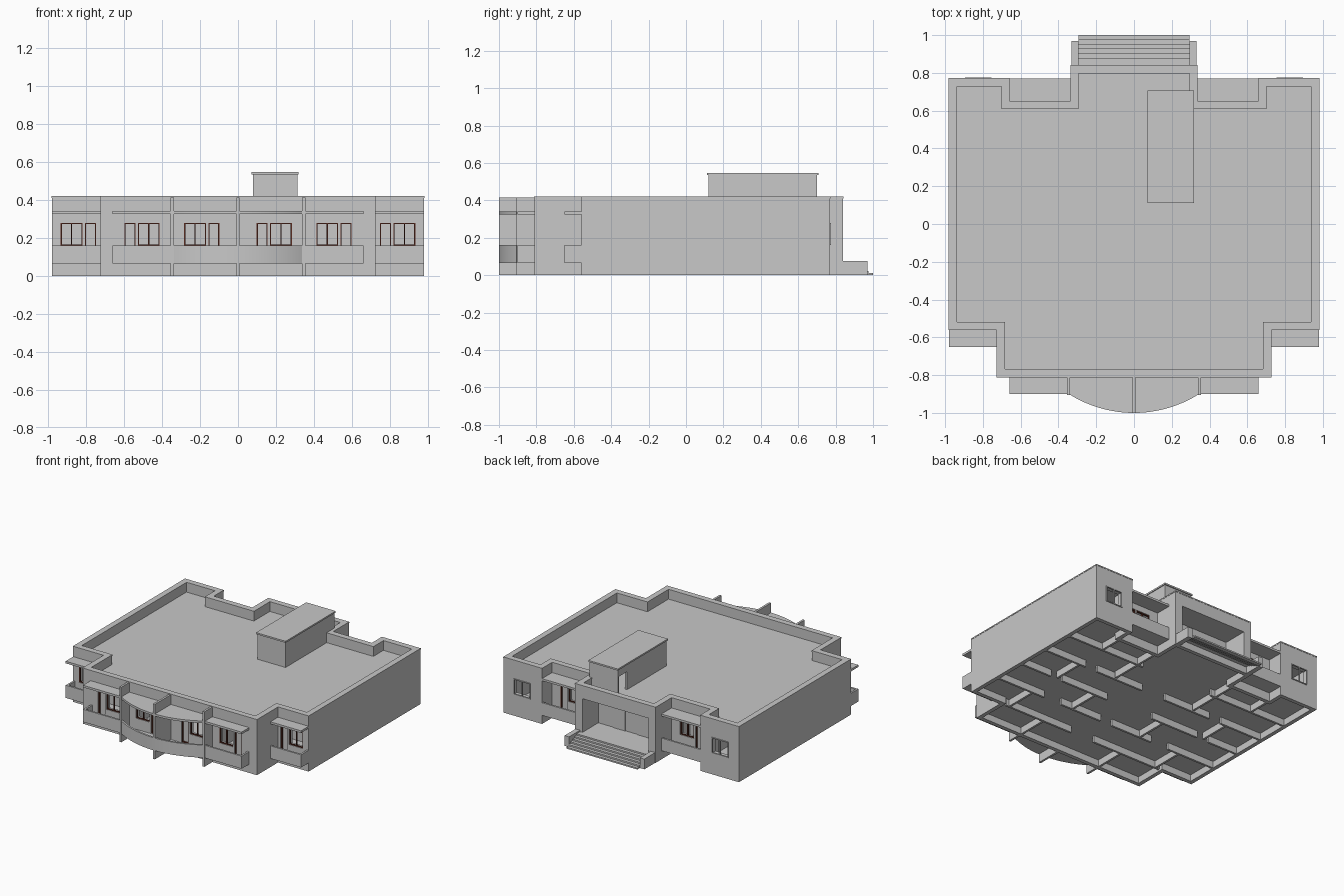
import bpy, bmesh, math

cube = bpy.data.objects.get("Cube")
if cube:
    bpy.data.objects.remove(cube, do_unlink=True)


def material(name, rgb):
    m = bpy.data.materials.new(name)
    m.use_nodes = True
    m.diffuse_color = (*rgb, 1)
    m.node_tree.nodes["Principled BSDF"].inputs["Base Color"].default_value = (*rgb, 1)
    return m


GREY = material("plaster grey", (0.58, 0.58, 0.58))
BROWN = material("frame brown", (0.1, 0.025, 0.015))


def add_box(bm, x0, x1, y0, y1, z0, z1):
    add_prism(bm, [(x0, y0), (x1, y0), (x1, y1), (x0, y1)], z0, z1)


def add_prism(bm, pts, z0, z1):
    low = [bm.verts.new((x, y, z0)) for x, y in pts]
    high = [bm.verts.new((x, y, z1)) for x, y in pts]
    bm.faces.new(low[::-1])
    bm.faces.new(high)
    for i in range(len(pts)):
        j = (i + 1) % len(pts)
        bm.faces.new((low[i], low[j], high[j], high[i]))


def finish(bm, name, mat=GREY, smooth=False):
    bmesh.ops.recalc_face_normals(bm, faces=bm.faces)
    me = bpy.data.meshes.new(name)
    bm.to_mesh(me)
    bm.free()
    me.materials.append(mat)
    ob = bpy.data.objects.new(name, me)
    bpy.context.collection.objects.link(ob)
    bpy.ops.object.select_all(action="DESELECT")
    bpy.context.view_layer.objects.active = ob
    ob.select_set(True)
    if smooth:
        bpy.ops.object.shade_smooth_by_angle(angle=math.radians(30))
    return ob


def boxes(name, items, mat=GREY):
    bm = bmesh.new()
    for item in items:
        add_box(bm, *item)
    return finish(bm, name, mat)


def both(x0, x1, *rest):
    return [(x0, x1, *rest), (-x1, -x0, *rest)]


def mirrored(pts):
    return pts + [(-x, y) for x, y in reversed(pts)]


def offset(pts, d):
    """Grow a right-angled, counter-clockwise outline by d."""
    out = []
    for i, (x, y) in enumerate(pts):
        for ax, ay, bx, by in ((*pts[i - 1], x, y), (x, y, *pts[(i + 1) % len(pts)])):
            length = math.hypot(bx - ax, by - ay)
            x += d * (by - ay) / length
            y -= d * (bx - ax) / length
        out.append((x, y))
    return out


def subtract(target, cutter):
    cutter.hide_render = True
    mod = target.modifiers.new("cut", "BOOLEAN")
    mod.operation = "DIFFERENCE"
    mod.solver = "EXACT"
    mod.object = cutter
    bpy.context.view_layer.objects.active = target
    bpy.ops.object.modifier_apply(modifier=mod.name)
    bpy.data.objects.remove(cutter, do_unlink=True)


# Stepped floor plan, mirrored left to right; the rooms leave out the porch
half = [(0.725, -0.81), (0.725, -0.56), (0.98, -0.56), (0.98, 0.77),
        (0.66, 0.77), (0.66, 0.65), (0.335, 0.65), (0.335, 0.84)]
plan, rooms = mirrored(half), mirrored(half[:6])
UNDER, FLOOR, CEILING, ROOF, TOP = 0.05, 0.066, 0.325, 0.345, 0.42
SILL, HEAD = 0.16, 0.28

# Openings: x range, wall y, outward direction, bottom
windows, doors, corner_windows = [], [], []
for s in (-1, 1):
    for c, y, d, side in ((0.19, -0.81, -1, -1), (0.505, -0.81, -1, 1),
                          (0.84, -0.56, -1, -1), (0.5, 0.65, 1, 1)):
        for group, near, far, low in ((doors, 0.034, 0.092, 0.08),
                                      (windows, 0.022, -0.093, SILL)):
            x0, x1 = sorted((s * (c + side * near), s * (c + side * far)))
            group.append((x0, x1, y, d, low))
    corner_windows.append((s * 0.825 - 0.07, s * 0.825 + 0.07, 0.77, 1, SILL))

# Hollow main building with sunken roof, raised floor and porch
bm = bmesh.new()
add_prism(bm, plan, 0, TOP - 0.008)
walls = finish(bm, "main_walls")
bm = bmesh.new()
add_prism(bm, offset(plan, -0.04), ROOF, 0.6)
add_prism(bm, offset(plan, -0.03), -0.1, UNDER)
add_prism(bm, offset(rooms, -0.04), FLOOR, CEILING)
add_box(bm, -0.275, 0.275, 0.65, 0.9, FLOOR, 0.32)
subtract(walls, finish(bm, "hollow_cutter"))
subtract(walls, boxes("opening_cutter", [
    (x0, x1, *sorted((y - d * 0.06, y + d * 0.03)), low, HEAD)
    for x0, x1, y, d, low in windows + doors + corner_windows]))

# Parapet coping
bm = bmesh.new()
rings = []
for z in (TOP - 0.009, TOP):
    for d in (0.002, -0.042):
        rings.append([bm.verts.new((x, y, z)) for x, y in offset(plan, d)])
for a, b in ((0, 1), (2, 3), (0, 2), (1, 3)):
    for i in range(len(plan)):
        j = (i + 1) % len(plan)
        bm.faces.new((rings[a][i], rings[a][j], rings[b][j], rings[b][i]))
finish(bm, "parapet_coping")


# Window and door frames
def frames(name, openings, leaves, outer, mat):
    t = 0.006
    items = []
    for x0, x1, y, d, low in openings:
        ya, yb = sorted((y + d * outer, y + d * (outer - 0.012)))
        items += [(x0, x1, ya, yb, low, low + t), (x0, x1, ya, yb, HEAD - t, HEAD)]
        for k in range(leaves + 1):
            c = x0 + k * (x1 - x0 - t) / leaves
            items.append((c, c + t, ya, yb, low + t, HEAD - t))
    boxes(name, items, mat)


frames("window_frames", windows, 2, -0.004, BROWN)
frames("balcony_door_frames", doors, 1, -0.004, BROWN)
frames("corner_window_frames", corner_windows, 2, 0.006, GREY)
boxes("balcony_door_panels", [(x0, x1, *sorted((y - d * 0.02, y - d * 0.026)), low, HEAD)
                              for x0, x1, y, d, low in doors])

# Straight balconies: floor, rail and ends, with a canopy slab above
LOW, RAIL, T = 0.065, 0.16, 0.014
for name, x0, x1, wall, edge in (("side", 0.725, 0.98, -0.56, -0.65),
                                 ("front", 0.345, 0.66, -0.81, -0.9),
                                 ("back", 0.335, 0.66, 0.65, 0.77)):
    ya, yb = sorted((wall, edge))
    ra, rb = sorted((edge, edge + math.copysign(T, wall - edge)))
    items = both(x0, x1, ya, yb, LOW, LOW + 0.012)
    items += both(x0, x1, ra, rb, LOW, RAIL)
    if name != "back":
        items += both(x1 - T, x1, ya, yb, LOW, RAIL)
    boxes(name + "_balconies", items)
    boxes(name + "_canopies", both(x0, x1, ya, yb, 0.325, 0.341))


# Curved centre balcony and canopy
def arc(radius, half_width, n=24):
    a = math.asin(half_width / radius)
    return [(radius * math.sin(t), -0.355 - radius * math.cos(t))
            for t in (a * (2 * i / n - 1) for i in range(n + 1))]


outer = arc(0.645, 0.345)
deck = outer + [(0.345, -0.81), (-0.345, -0.81)]
for name, z0, z1, pts in (("curved_balcony_floor", LOW, LOW + 0.012, deck),
                          ("curved_balcony_rail", LOW, RAIL, outer + arc(0.631, 0.345)[::-1]),
                          ("curved_canopy", 0.325, 0.341, deck)):
    bm = bmesh.new()
    add_prism(bm, pts, z0, z1)
    finish(bm, name, smooth=True)

# Upright fins dividing the front balconies
boxes("front_fins", both(0.338, 0.354, -0.906, -0.8, 0, 0.414)
      + [(-0.008, 0.008, -1.0, -0.8, 0, 0.414)])

# Rooftop stair house, with a doorway in its right wall
W = 0.016
boxes("stair_house", [(0.312 - W, 0.312, 0.12, 0.7, ROOF, 0.54),
                      (0.078, 0.312, 0.12, 0.12 + W, ROOF, 0.54),
                      (0.078, 0.312, 0.7 - W, 0.7, ROOF, 0.54),
                      (0.078, 0.078 + W, 0.12, 0.59, ROOF, 0.54),
                      (0.078, 0.078 + W, 0.59, 0.7, 0.48, 0.54)])
boxes("stair_house_roof", [(0.072, 0.318, 0.112, 0.708, 0.535, 0.547)])

# Entrance steps, open underneath, with cheek walls and porch doors
steps = [(-0.295, 0.295, 0.97 - i * 0.024, 1.0 - i * 0.024, i * 0.011, (i + 1) * 0.011)
         for i in range(6)]
boxes("entrance_steps", steps + [(-0.295, 0.295, 0.83, 0.88, 0.05, FLOOR)])
boxes("step_cheeks", both(0.295, 0.332, 0.83, 0.97, 0, 0.077))
boxes("porch_doors", [(c - 0.05, c + 0.05, 0.645, 0.655, FLOOR, 0.25) for c in (-0.1, 0.1)])

# Room partitions, running down to the ground as foundations
partitions = []
for y, spans in ((-0.55, ((0.1, 0.68),)), (-0.3, ((0.05, 0.4), (0.55, 0.96))),
                 (-0.05, ((0.2, 0.6), (0.7, 0.96))), (0.2, ((0.1, 0.5), (0.6, 0.96))),
                 (0.45, ((0.3, 0.96),))):
    for a, b in spans:
        partitions += both(a, b, y - 0.008, y + 0.008, 0, 0.33)
for x, a, b in ((0.345, -0.79, -0.56), (0.65, -0.54, -0.31), (0.3, -0.29, -0.06),
                (0.65, -0.04, 0.19), (0.345, 0.22, 0.63), (0.66, 0.46, 0.63)):
    partitions += both(x - 0.008, x + 0.008, a, b, 0, 0.33)
boxes("room_partitions", partitions)
